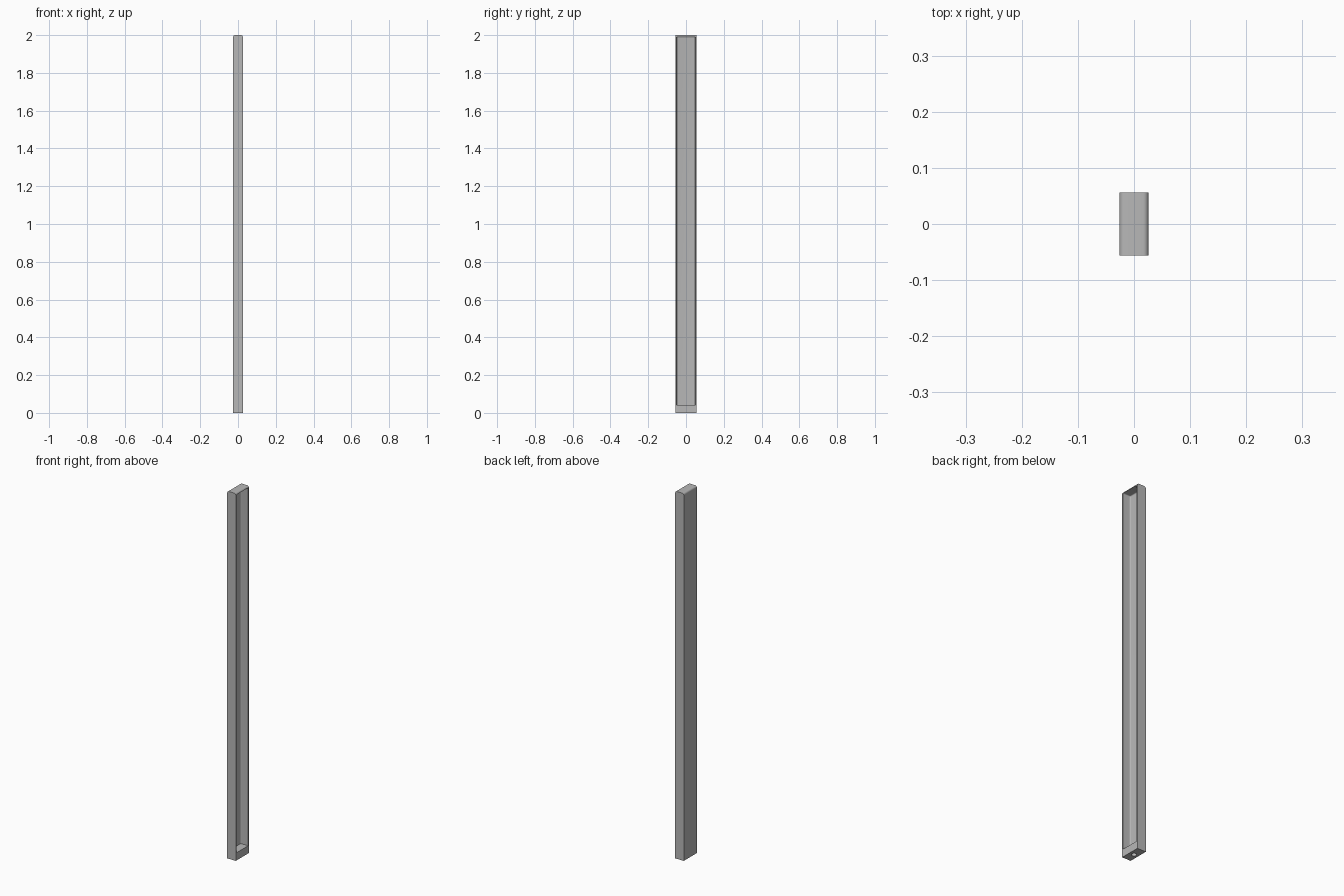
import bpy, bmesh
from mathutils import Matrix

if "Cube" in bpy.data.objects:
    bpy.data.objects.remove(bpy.data.objects["Cube"], do_unlink=True)

HALF_X, HALF_Y, HEIGHT = 0.026, 0.056, 2.0
WALL, BACK, FOOT = 0.006, 0.007, 0.042

grey = bpy.data.materials.new("grey")
grey.use_nodes = True
colour = (0.48, 0.48, 0.48, 1)
grey.diffuse_color = colour
grey.node_tree.nodes["Principled BSDF"].inputs["Base Color"].default_value = colour


def make_object(name, bm):
    mesh = bpy.data.meshes.new(name)
    bm.normal_update()
    bm.to_mesh(mesh)
    bm.free()
    obj = bpy.data.objects.new(name, mesh)
    bpy.context.collection.objects.link(obj)
    mesh.materials.append(grey)
    return obj


def rounded_box(name, low, high, radius, rule):
    """Box between two corners, rounding the edges chosen by a rule."""
    size = [b - a for a, b in zip(low, high)]
    centre = [(a + b) / 2 for a, b in zip(low, high)]
    bm = bmesh.new()
    bmesh.ops.create_cube(bm, size=1, matrix=Matrix.Translation(centre) @ Matrix.Diagonal((*size, 1)))
    edges = [e for e in bm.edges if rule([(v.co - e.verts[0].co) for v in e.verts][1],
                                        (e.verts[0].co + e.verts[1].co) / 2)]
    bmesh.ops.bevel(bm, geom=edges, offset=radius, segments=6, profile=0.5, affect="EDGES")
    return make_object(name, bm)


# Post body with its two long top edges rounded
post = rounded_box("channel_post", (-HALF_X, -HALF_Y, 0), (HALF_X, HALF_Y, HEIGHT), 0.01,
                   lambda along, mid: abs(along.y) > 0 and mid.z > 1.9)

# Hollow open to one side, rounded where its walls meet the back and the top
floor_x = BACK - HALF_X
hollow = rounded_box("hollow_cutter", (floor_x, WALL - HALF_Y, FOOT),
                     (HALF_X + 0.02, HALF_Y - WALL, HEIGHT - 0.009), 0.005,
                     lambda along, mid: mid.z > FOOT + 0.01 and
                     (mid.x < floor_x + 0.001 or abs(along.x) > 0))

# Round fixing hole in the underside of the foot
bm = bmesh.new()
bmesh.ops.create_cone(bm, cap_ends=True, segments=32, radius1=0.013, radius2=0.013, depth=0.06)
hole = make_object("hole_cutter", bm)

bpy.context.view_layer.objects.active = post
for cutter in (hollow, hole):
    cut = post.modifiers.new(cutter.name, "BOOLEAN")
    cut.operation, cut.solver, cut.object = "DIFFERENCE", "EXACT", cutter
    bpy.ops.object.modifier_apply(modifier=cut.name)
    bpy.data.objects.remove(cutter, do_unlink=True)

for obj in bpy.context.selected_objects:
    obj.select_set(False)
post.select_set(True)
bpy.ops.object.shade_smooth_by_angle(angle=0.6)
